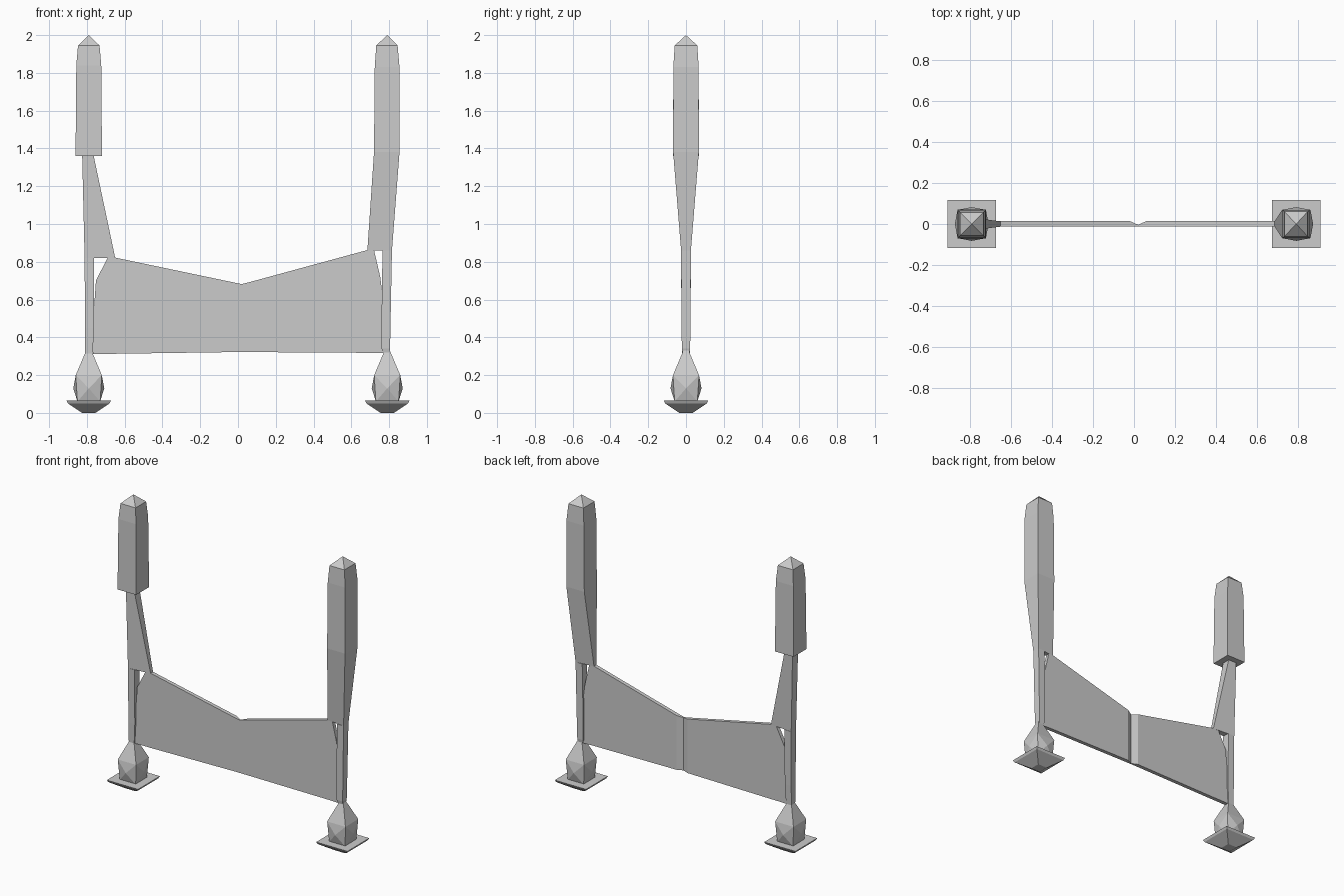
import bpy, bmesh

if "Cube" in bpy.data.objects:
    bpy.data.objects.remove(bpy.data.objects["Cube"])


def make_object(name, bm):
    bmesh.ops.remove_doubles(bm, verts=bm.verts[:], dist=0.0005)
    bmesh.ops.recalc_face_normals(bm, faces=bm.faces[:])
    mesh = bpy.data.meshes.new(name)
    bm.to_mesh(mesh)
    bm.free()
    obj = bpy.data.objects.new(name, mesh)
    bpy.context.collection.objects.link(obj)
    return obj


def loft(name, rings):
    """Skin a list of four-point rings and cap both ends."""
    bm = bmesh.new()
    vs = [[bm.verts.new(p) for p in ring] for ring in rings]
    for a, b in zip(vs, vs[1:]):
        for i in range(4):
            j = (i + 1) % 4
            bm.faces.new((a[i], a[j], b[j], b[i]))
    bm.faces.new(vs[0])
    bm.faces.new(vs[-1])
    return make_object(name, bm)


def section(z, x0, x1, h0, h1=None):
    """Horizontal trapezoid: half depth h0 at x0 and h1 at x1."""
    h1 = h0 if h1 is None else h1
    return [(x0, -h0, z), (x1, -h1, z), (x1, h1, z), (x0, h0, z)]


def square(x, z, r):
    return section(z, x - r, x + r, r)


for side, x in (("left", -0.79), ("right", 0.79)):
    # foot plate with a pyramid underside
    loft(side + "_foot_plate", [square(x, 0, 0.035), square(x, 0.05, 0.11),
                                square(x, 0.065, 0.118)])
    # faceted bulb above the plate
    bm = bmesh.new()
    pts = square(x, 0.06, 0.06) + square(x, 0.2, 0.069) + square(x, 0.33, 0.014)
    pts += [(x + 0.082, 0, 0.13), (x - 0.082, 0, 0.13),
            (x, 0.082, 0.13), (x, -0.082, 0.13)]
    for p in pts:
        bm.verts.new(p)
    bmesh.ops.convex_hull(bm, input=bm.verts[:])
    make_object(side + "_foot_bulb", bm)

# slim lower posts
loft("left_lower_post", [section(0.305, -0.81, -0.77, 0.02),
                         section(0.45, -0.81, -0.762, 0.024),
                         section(0.82, -0.812, -0.763, 0.026)])
loft("right_lower_post", [section(0.315, 0.77, 0.80, 0.018),
                          section(0.34, 0.76, 0.805, 0.022),
                          section(0.5, 0.76, 0.808, 0.024),
                          section(0.86, 0.765, 0.815, 0.026)])

# left flared bracket and the thick block on top of it
loft("left_bracket", [section(0.82, -0.812, -0.65, 0.026, 0.013),
                      section(1.365, -0.825, -0.765, 0.03, 0.028)])
loft("left_top_block", [square(-0.79, 1.36, 0.07), square(-0.79, 1.84, 0.066),
                        square(-0.79, 1.945, 0.057), square(-0.79, 2.0, 0)])

# right upper post, flaring up into a square block
loft("right_upper_post", [section(0.86, 0.685, 0.815, 0.013, 0.026),
                          section(1.38, 0.72, 0.855, 0.068),
                          section(1.83, 0.724, 0.855, 0.067),
                          section(1.945, 0.732, 0.845, 0.06),
                          square(0.79, 2.0, 0)])

# thin panel with a V groove in the back: x, bottom, top, back depth
columns = [(-0.768, 0.312, 0.47, 0.014), (-0.752, 0.312, 0.70, 0.014),
           (-0.69, 0.313, 0.822, 0.014), (-0.65, 0.313, 0.822, 0.014),
           (-0.02, 0.322, 0.69, 0.014), (0.02, 0.322, 0.682, -0.004),
           (0.06, 0.322, 0.692, 0.014), (0.685, 0.318, 0.862, 0.014),
           (0.72, 0.317, 0.862, 0.014), (0.753, 0.316, 0.72, 0.014),
           (0.768, 0.316, 0.60, 0.014)]
loft("panel", [[(x, -0.012, b), (x, y, b), (x, y, t), (x, -0.012, t)]
               for x, b, t, y in columns])
